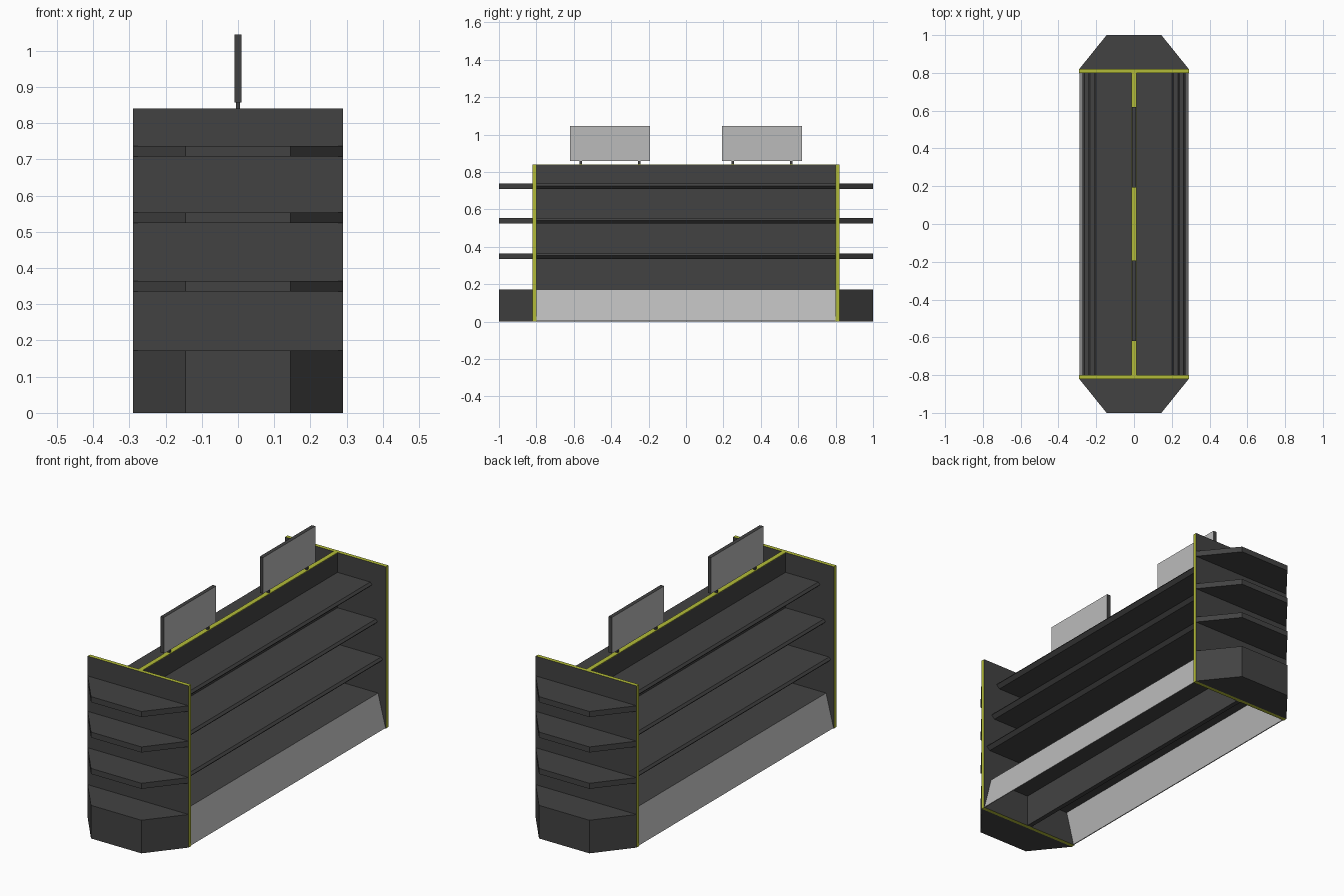
import bpy, bmesh

if "Cube" in bpy.data.objects:
    bpy.data.objects.remove(bpy.data.objects["Cube"])


def material(name, rgb):
    m = bpy.data.materials.new(name)
    m.diffuse_color = (*rgb, 1)
    m.use_nodes = True
    m.node_tree.nodes["Principled BSDF"].inputs["Base Color"].default_value = m.diffuse_color
    return m


DARK = material("dark_grey", (0.055, 0.055, 0.055))
LIGHT = material("light_grey", (0.5, 0.5, 0.5))
LIME = material("lime_trim", (0.45, 0.5, 0.04))


def prism(name, profile, axis, lo, hi, mat, cap_mat=None):
    """Extrude a 2D profile along 'y' (profile = x,z) or 'z' (profile = x,y)."""
    bm = bmesh.new()
    place = (lambda a, b, t: (a, t, b)) if axis == 'y' else (lambda a, b, t: (a, b, t))
    r0 = [bm.verts.new(place(a, b, lo)) for a, b in profile]
    r1 = [bm.verts.new(place(a, b, hi)) for a, b in profile]
    n = len(profile)
    for i in range(n):
        j = (i + 1) % n
        bm.faces.new((r0[i], r0[j], r1[j], r1[i]))
    for ring in (r0[::-1], r1):
        bm.faces.new(ring).material_index = 1 if cap_mat else 0
    bmesh.ops.recalc_face_normals(bm, faces=bm.faces)
    me = bpy.data.meshes.new(name)
    bm.to_mesh(me)
    bm.free()
    me.materials.append(mat)
    if cap_mat:
        me.materials.append(cap_mat)
    ob = bpy.data.objects.new(name, me)
    bpy.context.collection.objects.link(ob)
    return ob


def rect(a0, a1, b0, b1):
    return [(a0, b0), (a1, b0), (a1, b1), (a0, b1)]


W, TOP, Y_IN, Y_OUT, BASE = 0.29, 0.84, 0.80, 0.82, 0.172
SHELF_TOPS = (0.364, 0.553, 0.737)
SHELF_FRONTS = (0.272, 0.242, 0.21)

# Central divider: dark sides with a lime top strip
prism("centre_panel", rect(-0.012, 0.012, 0, TOP - 0.003), 'y', -Y_IN, Y_IN, DARK)
prism("centre_trim", rect(-0.012, 0.012, TOP - 0.003, TOP), 'y', -Y_IN, Y_IN, LIME)

for s, end in ((-1, "front"), (1, "back")):
    # End panel: lime rim, dark faces
    lo, hi = sorted((s * Y_IN, s * Y_OUT))
    prism(f"{end}_end_panel", rect(-W, W, 0, TOP), 'y', lo, hi, LIME, DARK)

    # Tapered end base and end shelves
    taper = [(-W, s * Y_OUT), (W, s * Y_OUT), (W / 2, s), (-W / 2, s)]
    prism(f"{end}_end_base", taper, 'z', 0, BASE, DARK)
    for i, z in enumerate(SHELF_TOPS):
        prism(f"{end}_end_shelf_{i + 1}", taper, 'z', z - 0.029, z, DARK)

for s, side in ((-1, "left"), (1, "right")):
    # Long shelves with an angled front lip, shallower towards the top
    for i, (z, f) in enumerate(zip(SHELF_TOPS, SHELF_FRONTS)):
        prof = [(0.012, z), (f - 0.01, z), (f, z - 0.012),
                (f - 0.018, z - 0.029), (0.012, z - 0.029)]
        prism(f"{side}_shelf_{i + 1}", [(s * x, h) for x, h in prof],
              'y', -Y_IN, Y_IN, DARK)

    # Bottom deck and sloping kick plate, open underneath
    deck = [(0.012, BASE), (0.245, BASE), (0.245, BASE - 0.006), (0.012, BASE - 0.006)]
    prism(f"{side}_deck", [(s * x, h) for x, h in deck], 'y', -Y_IN, Y_IN, DARK)
    kick = [(0.245, BASE), (0.288, 0.002), (0.283, 0.002), (0.24, BASE - 0.006)]
    prism(f"{side}_kick_plate", [(s * x, h) for x, h in kick], 'y', -Y_IN, Y_IN, LIGHT)

# Sign boards on short posts: light faces, dark edges
for s, end in ((-1, "front"), (1, "back")):
    lo, hi = sorted((s * 0.193, s * 0.62))
    board = prism(f"{end}_sign", rect(-0.01, 0.01, 0.857, 1.045), 'y', lo, hi, DARK)
    board.data.materials.append(LIGHT)
    for p in board.data.polygons:
        if abs(p.normal.x) > 0.9:
            p.material_index = 1
    for k, y in enumerate((s * 0.25, s * 0.563)):
        prism(f"{end}_sign_post_{k + 1}", rect(-0.006, 0.006, y - 0.006, y + 0.006),
              'z', TOP - 0.002, 0.859, DARK)
